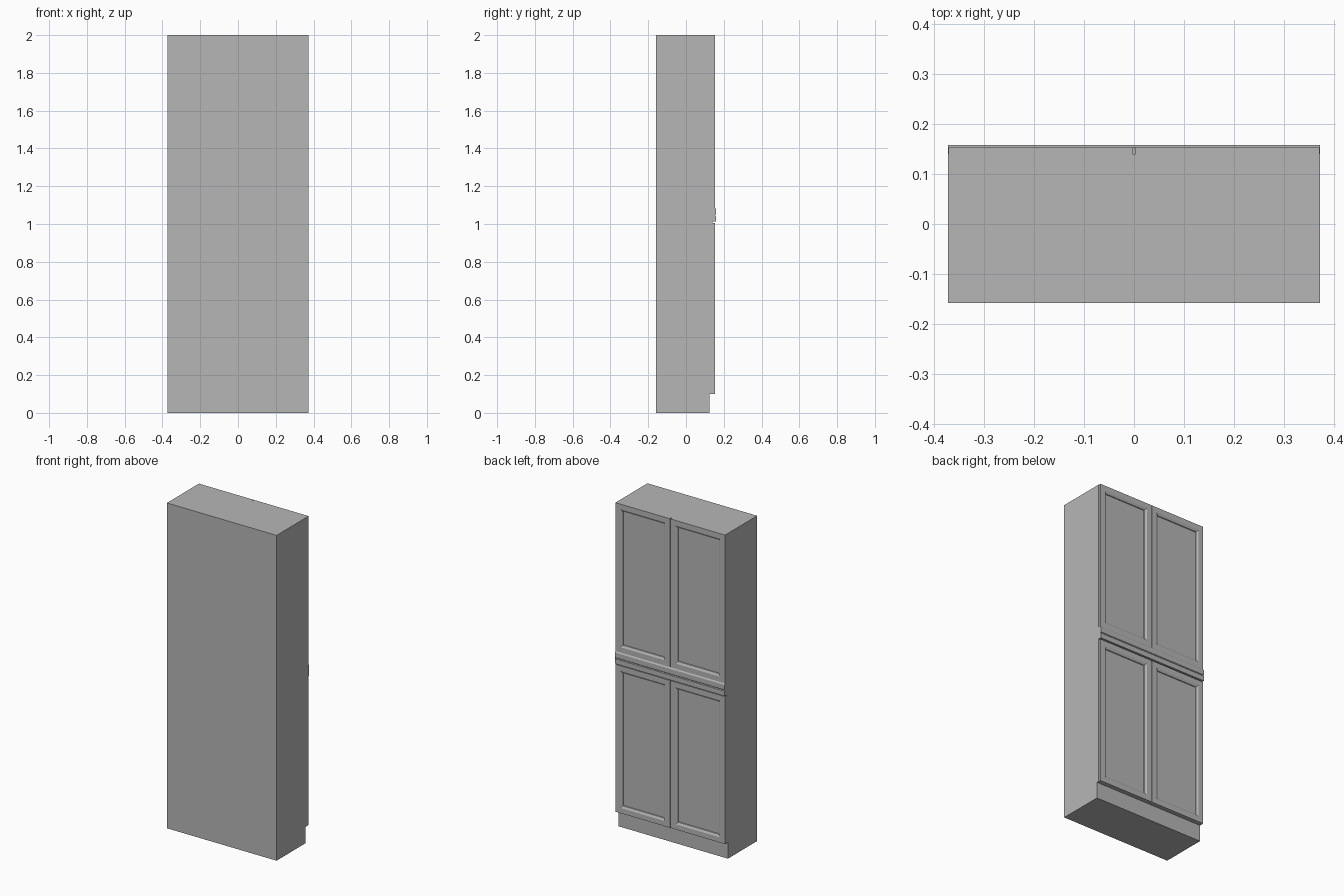
import bpy
import bmesh

cube = bpy.data.objects.get("Cube")
if cube:
    bpy.data.objects.remove(cube, do_unlink=True)

# One plain grey finish
grey = bpy.data.materials.new("cabinet_grey")
grey.use_nodes = True
colour = (0.47, 0.47, 0.47, 1)
grey.diffuse_color = colour
grey.node_tree.nodes["Principled BSDF"].inputs["Base Color"].default_value = colour

HALF_W = 0.373
BACK, CARCASS, DOOR = -0.158, 0.14, 0.153
KICK_Y, KICK_Z = 0.125, 0.1
RAIL_LOW, RAIL_TOP = 1.012, 1.088
GAP = 0.003


def add_object(name, bm):
    bmesh.ops.recalc_face_normals(bm, faces=bm.faces)
    mesh = bpy.data.meshes.new(name)
    bm.to_mesh(mesh)
    bm.free()
    mesh.materials.append(grey)
    obj = bpy.data.objects.new(name, mesh)
    bpy.context.collection.objects.link(obj)
    return obj


def extrude_profile(name, profile, half_width):
    """Sweep a (y, z) outline across the cabinet width."""
    bm = bmesh.new()
    face = bm.faces.new([bm.verts.new((-half_width, y, z)) for y, z in profile])
    new = bmesh.ops.extrude_face_region(bm, geom=[face])["geom"]
    verts = [v for v in new if isinstance(v, bmesh.types.BMVert)]
    bmesh.ops.translate(bm, vec=(2 * half_width, 0, 0), verts=verts)
    return add_object(name, bm)


def panel_door(name, x0, x1, z0, z1):
    """Slab with a framed, bevelled and recessed centre on its +y face."""
    bm = bmesh.new()
    bmesh.ops.create_cube(bm, size=1)
    for v in bm.verts:
        v.co.x = x1 if v.co.x > 0 else x0
        v.co.y = DOOR if v.co.y > 0 else CARCASS
        v.co.z = z1 if v.co.z > 0 else z0
    face = max(bm.faces, key=lambda f: f.calc_center_median().y)
    # Frame, sloping moulding, then the small step into the panel
    for width, depth in ((0.032, 0), (0.013, -0.007), (0.002, -0.004)):
        bmesh.ops.inset_region(bm, faces=[face], thickness=width, use_even_offset=True)
        bmesh.ops.translate(bm, vec=(0, depth, 0), verts=face.verts)
    return add_object(name, bm)


# Carcass with the recessed plinth
extrude_profile("carcass", [
    (BACK, 0), (KICK_Y, 0), (KICK_Y, KICK_Z), (CARCASS, KICK_Z),
    (CARCASS, 2), (BACK, 2)], HALF_W)

# Four doors, paired about the centre line
for level, low, high in (("lower", KICK_Z, RAIL_LOW - 0.006),
                         ("upper", RAIL_TOP, 2)):
    panel_door(level + "_left_door", GAP, HALF_W - 0.001, low, high)
    panel_door(level + "_right_door", -HALF_W + 0.001, -GAP, low, high)

# Middle moulding with a chamfered top and a shallow groove
FRONT = 0.158
MID = 1.046
extrude_profile("middle_moulding", [
    (CARCASS, RAIL_LOW), (FRONT, RAIL_LOW), (FRONT, MID - 0.004),
    (FRONT - 0.004, MID), (FRONT, MID + 0.004), (FRONT, RAIL_TOP - 0.008),
    (DOOR, RAIL_TOP), (CARCASS, RAIL_TOP)], HALF_W)
